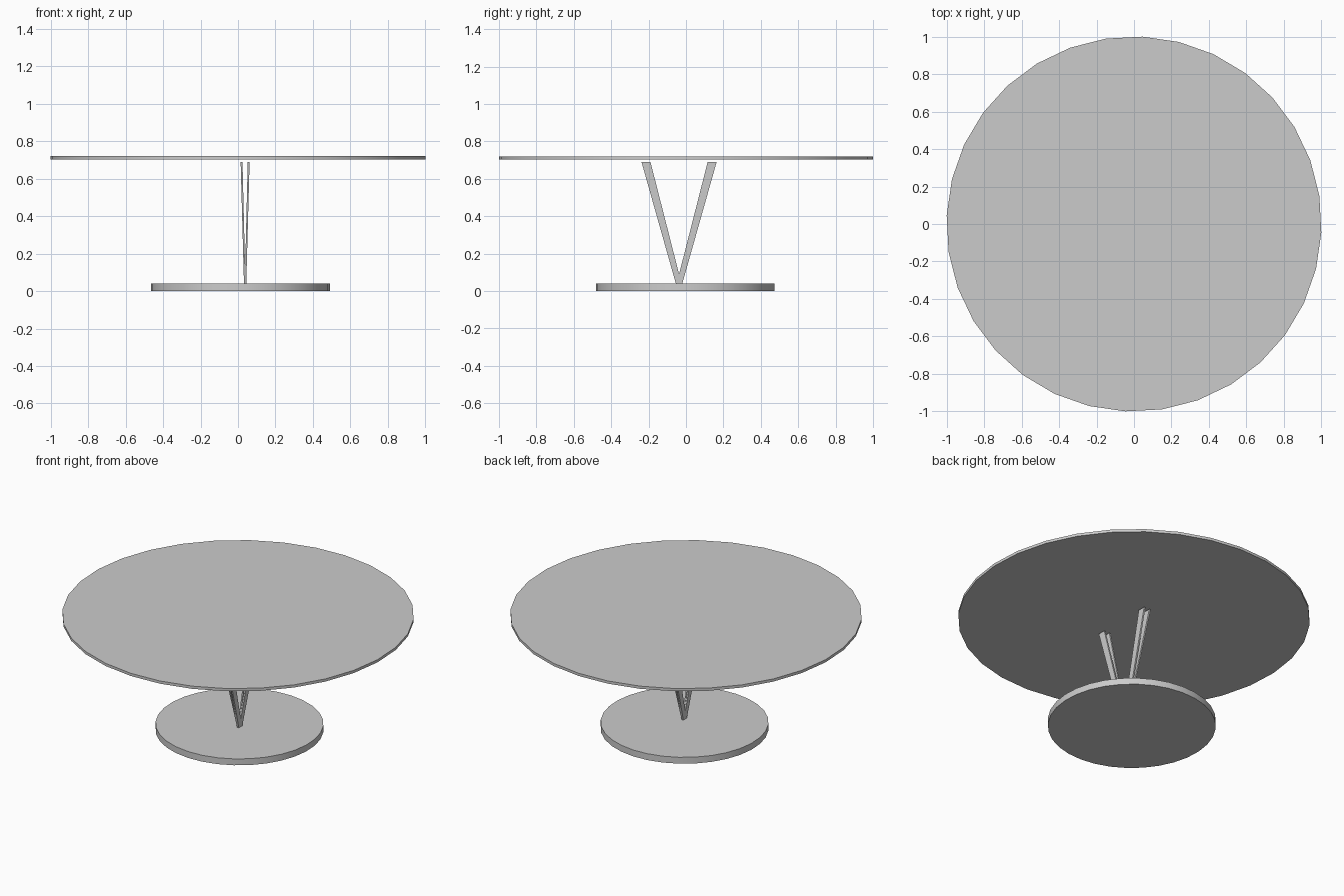
import bpy, bmesh, math

if "Cube" in bpy.data.objects:
    bpy.data.objects.remove(bpy.data.objects["Cube"])


def disc(name, radius, z0, z1, x=0.0, y=0.0, turn=0.0):
    """32-sided round slab between two heights."""
    bpy.ops.mesh.primitive_cylinder_add(
        vertices=32, radius=radius, depth=z1 - z0,
        location=(x, y, (z0 + z1) / 2), rotation=(0, 0, math.radians(turn)))
    ob = bpy.context.object
    ob.name = name
    bpy.ops.object.shade_smooth_by_angle(angle=math.radians(30))
    return ob


def strut(name, bottom, top):
    """Tapered flat bar; each end is (x, y, z, half width x, half width y)."""
    bm = bmesh.new()
    rings = []
    for x, y, z, hx, hy in (bottom, top):
        rings.append([bm.verts.new((x + sx * hx, y + sy * hy, z))
                      for sx, sy in ((-1, -1), (1, -1), (1, 1), (-1, 1))])
    low, high = rings
    bm.faces.new(low[::-1])
    bm.faces.new(high)
    for i in range(4):
        j = (i + 1) % 4
        bm.faces.new((low[i], low[j], high[j], high[i]))
    mesh = bpy.data.meshes.new(name)
    bm.to_mesh(mesh)
    bm.free()
    ob = bpy.data.objects.new(name, mesh)
    bpy.context.collection.objects.link(ob)
    return ob


# Thin round top and heavier round foot
disc("table_top", 1.001, 0.703, 0.72, turn=-2.6)
disc("base_plate", 0.478, 0.0, 0.04, x=0.013, y=-0.004, turn=-2.6)

# Four flat struts fanning out from one point on the base
CX, CY = 0.038, -0.037
for sx, side in ((-1, "left"), (1, "right")):
    for sy, end in ((-1, "front"), (1, "back")):
        strut(f"{end}_{side}_leg",
              (CX + sx * 0.002, CY + sy * 0.001, 0.035, 0.004, 0.015),
              (CX + sx * 0.019, CY + sy * 0.177, 0.69, 0.005, 0.024))
